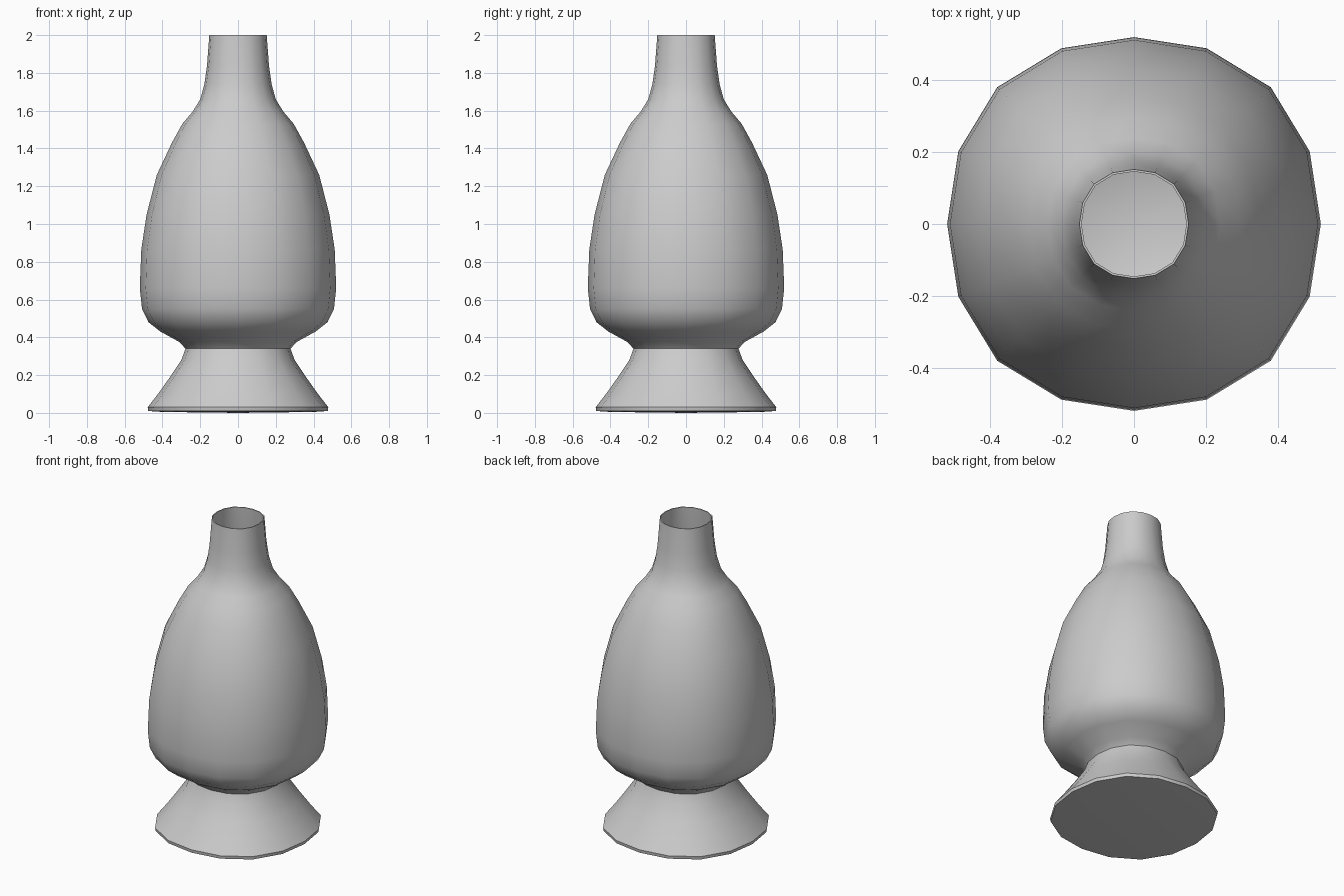
import bpy, bmesh, math

cube = bpy.data.objects.get("Cube")
if cube:
    bpy.data.objects.remove(cube)

SIDES = 16
WALL = 0.006

grey = bpy.data.materials.new("plain grey")
grey.use_nodes = True
grey.diffuse_color = (0.6, 0.6, 0.6, 1)
grey.node_tree.nodes["Principled BSDF"].inputs["Base Color"].default_value = (0.6, 0.6, 0.6, 1)


def lathe(name, profile, sharp_angle):
    """Turn a (radius, height) profile into a slightly squared 16-sided form."""
    bm = bmesh.new()
    rings = []
    for r, z in profile:
        if r == 0:
            rings.append([bm.verts.new((0, 0, z))] * SIDES)
            continue
        ring = []
        for i in range(SIDES):
            a = math.tau * i / SIDES
            rr = r * (1 + 0.0175 * (1 - math.cos(4 * a)))
            ring.append(bm.verts.new((rr * math.cos(a), rr * math.sin(a), z)))
        rings.append(ring)
    for low, high in zip(rings, rings[1:]):
        for i in range(SIDES):
            j = (i + 1) % SIDES
            corners = list(dict.fromkeys((low[i], low[j], high[j], high[i])))
            bm.faces.new(corners)
    mesh = bpy.data.meshes.new(name)
    bm.to_mesh(mesh)
    bm.free()
    mesh.materials.append(grey)
    obj = bpy.data.objects.new(name, mesh)
    bpy.context.collection.objects.link(obj)
    bpy.ops.object.select_all(action="DESELECT")
    obj.select_set(True)
    bpy.context.view_layer.objects.active = obj
    bpy.ops.object.shade_smooth_by_angle(angle=math.radians(sharp_angle))
    return obj


# Flared foot with a flat underside and a thin upright rim
lathe("foot", [(0, 0), (0.4, 0.005), (0.475, 0.01), (0.478, 0.03), (0.42, 0.105),
               (0.36, 0.19), (0.3, 0.28), (0.278, 0.34)], 35)

# Bulbous body and narrow neck, returning down the inside to a closed floor
outer = [(0.278, 0.34), (0.31, 0.375), (0.41, 0.43), (0.474, 0.48), (0.508, 0.55),
         (0.52, 0.66), (0.512, 0.865), (0.484, 1.05), (0.43, 1.26), (0.35, 1.43),
         (0.295, 1.53), (0.24, 1.595), (0.2, 1.66), (0.178, 1.74), (0.164, 1.84),
         (0.152, 2.0)]
inner = [(r - WALL, z + (WALL if z < 0.5 else 0)) for r, z in reversed(outer)]
lathe("vase_body", outer + inner + [(0, 0.345)], 50)
